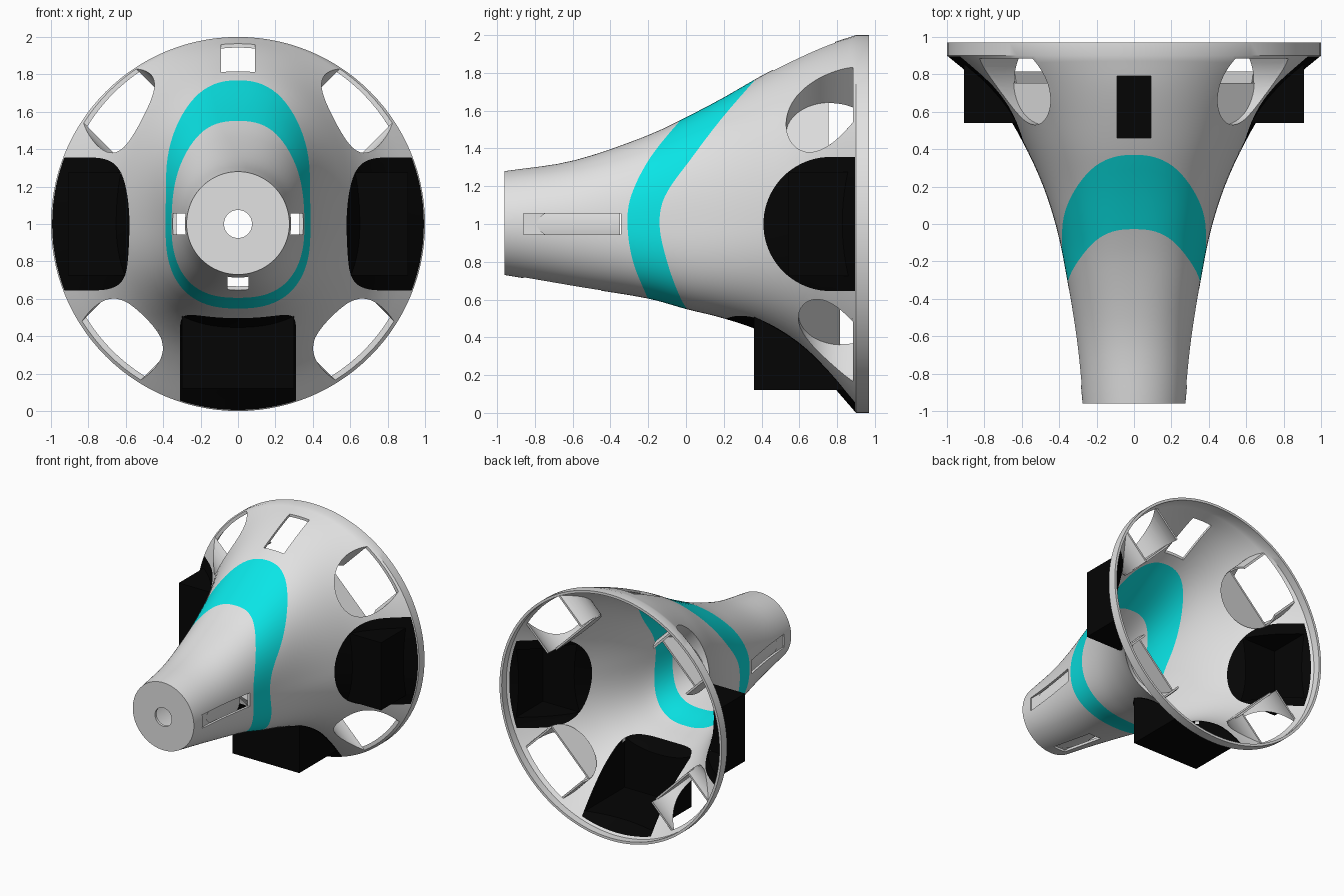
import bpy, bmesh, math
from mathutils import Vector

if "Cube" in bpy.data.objects:
    bpy.data.objects.remove(bpy.data.objects["Cube"])

def material(name, rgb):
    m = bpy.data.materials.new(name)
    m.diffuse_color = (*rgb, 1)
    m.use_nodes = True
    m.node_tree.nodes["Principled BSDF"].inputs["Base Color"].default_value = m.diffuse_color
    return m

GREY = material("light_grey", (0.76, 0.76, 0.76))
CYAN = material("cyan", (0.003, 0.80, 0.81))
BLACK = material("black", (0.0015, 0.0015, 0.0015))
N = 112  # sides around the bell

# Bell profile: y stations, then reach above, below and sideways of the axis z = 1,
# and the squareness of the cross-section (2 = ellipse)
YS = [-.96, -.6, -.2, 0, .2, .4, .6, .75, .9]
TOP = [.28, .335, .47, .565, .67, .785, .885, .95, 1.0]
BOT = [.27, .33, .395, .45, .50, .57, .69, .83, 1.0]
WID = [.275, .31, .375, .42, .485, .575, .69, .82, 1.0]
SQUARE = [2, 2.2, 2.5, 2.55, 2.45, 2.3, 2.15, 2.05, 2]
# Front and back edges of the cyan band, y against z
BAND_Z = [.5, .6, .8, 1.0, 1.15, 1.35, 1.56, 1.78, 2.0]
BAND_FRONT = [-.16, -.2, -.28, -.31, -.29, -.19, -.02, .18, .38]
BAND_BACK = [.04, -.025, -.1, -.14, -.11, .03, .19, .38, .57]

def curve(xs, vs, x):
    """Smooth interpolation through the points."""
    x = min(max(x, xs[0]), xs[-1])
    i = max(k for k in range(len(xs) - 1) if xs[k] <= x)
    def slope(k):
        a, b = max(k - 1, 0), min(k + 1, len(xs) - 1)
        return (vs[b] - vs[a]) / (xs[b] - xs[a])
    h = xs[i + 1] - xs[i]
    t = (x - xs[i]) / h
    return ((2*t**3 - 3*t*t + 1) * vs[i] + (t**3 - 2*t*t + t) * h * slope(i)
            + (3*t*t - 2*t**3) * vs[i + 1] + (t**3 - t*t) * h * slope(i + 1))

def bell_point(y, a):
    up = curve(YS, TOP if math.sin(a) > 0 else BOT, y)
    w = curve(YS, WID, y)
    n = curve(YS, SQUARE, y)
    c, s = math.cos(a), math.sin(a)
    k = (abs(c) ** n + abs(s) ** n) ** (-1 / n)
    return Vector((w * k * c, y, 1 + up * k * s))

def band_y(edge, a):
    """Where the band edge meets the bell at this angle."""
    lo, hi = -.9, .85
    for _ in range(24):
        mid = (lo + hi) / 2
        if mid < curve(BAND_Z, edge, bell_point(mid, a).z):
            lo = mid
        else:
            hi = mid
    return lo

def finish(bm, name, mats):
    me = bpy.data.meshes.new(name)
    bm.to_mesh(me)
    bm.free()
    ob = bpy.data.objects.new(name, me)
    bpy.context.collection.objects.link(ob)
    for m in mats:
        me.materials.append(m)
    return ob

def smooth(ob, angle=32):
    ob.data.polygons.foreach_set("use_smooth", [True] * len(ob.data.polygons))
    ob.data.set_sharp_from_angle(angle=math.radians(angle))

def one_colour(ob, mat):
    for f in ob.data.polygons:
        f.material_index = 0
    ob.data.materials.clear()
    ob.data.materials.append(mat)
    smooth(ob)

def bake(ob):
    bpy.context.view_layer.update()
    dg = bpy.context.evaluated_depsgraph_get()
    me = bpy.data.meshes.new_from_object(ob.evaluated_get(dg))
    ob.modifiers.clear()
    ob.data = me

def boolean(ob, cutter, op="DIFFERENCE", drop=True):
    mod = ob.modifiers.new("cut", "BOOLEAN")
    mod.operation, mod.object, mod.solver = op, cutter, "EXACT"
    bake(ob)
    if drop:
        bpy.data.objects.remove(cutter)

def bell(name, solid):
    """Bell surface whose rows follow the band edges."""
    bm = bmesh.new()
    columns = []
    for j in range(N):
        a = 2 * math.pi * j / N
        f, b = band_y(BAND_FRONT, a), band_y(BAND_BACK, a)
        ys = [-.96 + (f + .96) * i / 10 for i in range(10)]
        ys += [f + (b - f) * i / 5 for i in range(5)]
        ys += [b + (.9 - b) * i / 18 for i in range(19)]
        pts = [bell_point(y, a) for y in ys] + [bell_point(.9, a) + Vector((0, .07, 0))]
        if not solid:  # front face with a round hole
            pts.insert(0, Vector((.075 * math.cos(a), -.96, 1 + .075 * math.sin(a))))
        columns.append([bm.verts.new(p) for p in pts])
    first = 10 if solid else 11
    for j in range(N):
        c, d = columns[j], columns[(j + 1) % N]
        for i in range(len(c) - 1):
            face = bm.faces.new((c[i], c[i + 1], d[i + 1], d[i]))
            face.material_index = 1 if first <= i < first + 5 else 0
    if solid:
        bm.faces.new([c[0] for c in columns])
        bm.faces.new([c[-1] for c in columns])
        bmesh.ops.recalc_face_normals(bm, faces=bm.faces)
    return finish(bm, name, [GREY, CYAN])

def arch(yc, r, ymax, rounded=False, power=2, n=40):
    """Arch outline as (sideways, y); rounded continues the circle up to ymax."""
    e = math.asin(min(1, (ymax - yc) / r)) if rounded else 0
    pts = []
    for i in range(n + 1):
        a = -e + (math.pi + 2 * e) * i / n
        c, s = math.cos(a), math.sin(a)
        k = r * (abs(c) ** power + abs(s) ** power) ** (-1 / power)
        pts.append((k * c, yc - k * s))
    return pts if rounded else pts + [(-r, ymax), (r, ymax)]

def prism(name, pts, angle, r0, r1, mats=()):
    """Outline pushed outwards from the bell axis at an angle."""
    d = Vector((math.cos(angle), 0, math.sin(angle)))
    t = Vector((-d.z, 0, d.x))
    bm = bmesh.new()
    lo, hi = [[bm.verts.new(Vector((0, y, 1)) + d * r + t * u) for u, y in pts] for r in (r0, r1)]
    bm.faces.new(lo)
    bm.faces.new(hi)
    for i in range(len(pts)):
        k = (i + 1) % len(pts)
        bm.faces.new((lo[i], lo[k], hi[k], hi[i]))
    bmesh.ops.recalc_face_normals(bm, faces=bm.faces)
    return finish(bm, name, mats)

def rect(w, y0, y1):
    return [(-w, y0), (w, y0), (w, y1), (-w, y1)]

# Hollow bell shell, plus a solid copy as a helper
solid = bell("solid_helper", True)
shell = bell("bell_shell", False)
mod = shell.modifiers.new("wall", "SOLIDIFY")
mod.thickness, mod.offset = .02, -1
bake(shell)

# Black windows with protruding hollow box housings: left, right and bottom
SIDE = (arch(.765, .355, .895), rect(.275, .54, .893), .91)
LOWER = (arch(.52, .31, .895, power=2.8), rect(.30, .36, .893), .88)
for name, angle, (pane, box, out) in (("right", 0, SIDE), ("left", math.pi, SIDE),
                                      ("bottom", -math.pi / 2, LOWER)):
    patch = shell.copy()
    patch.data = shell.data.copy()
    patch.name = name + "_window_frame"
    bpy.context.collection.objects.link(patch)
    boolean(patch, prism("cutter", pane, angle, .3, 1.2), "INTERSECT")
    boolean(patch, prism("cutter", box, angle, .3, out))
    one_colour(patch, BLACK)
    boolean(shell, prism("cutter", pane, angle, .3, 1.2))
    house = prism(name + "_window_housing", box, angle, .3, out)
    boolean(house, solid, drop=False)
    d = Vector((math.cos(angle), 0, math.sin(angle)))
    bm = bmesh.new()
    bm.from_mesh(house.data)
    bm.normal_update()
    bmesh.ops.delete(bm, geom=[f for f in bm.faces if f.normal.dot(d) < -.1], context="FACES")
    bm.to_mesh(house.data)
    bm.free()
    one_colour(house, BLACK)

# Four diagonal round openings, each with an inner sleeve and a half floor
for name, deg, yc, r in (("upper_right", 45, .765, .235), ("upper_left", 135, .765, .235),
                         ("lower_left", 225, .825, .23), ("lower_right", 315, .825, .23)):
    a = math.radians(deg)
    hole = arch(yc, r, .885, True)
    boolean(shell, prism("cutter", hole, a, .3, 1.2))
    ring = arch(yc, r + .014, .885, True) + hole[::-1]
    sleeve = prism(name + "_sleeve", ring, a, .67, 1.2)
    floor = prism(name + "_sleeve_floor", arch(yc, r + .01, yc - .01, True), a, .66, .675)
    for part in (sleeve, floor):
        boolean(part, solid, "INTERSECT", drop=False)
        one_colour(part, GREY)

# Top slot and the three narrow slots on the neck
boolean(shell, prism("cutter", rect(.09, .46, .79), math.pi / 2, .5, 1.2))
for angle, end in ((0, -.345), (math.pi, -.345), (-math.pi / 2, -.45)):
    boolean(shell, prism("cutter", rect(.055, -.86, end), angle, .27, .5))
smooth(shell)
bpy.data.objects.remove(solid)

# Inner tube that forms the floor of the neck slots
bm = bmesh.new()
rings = [[bm.verts.new((.265 * math.cos(2 * math.pi * j / 64), y, 1 + .265 * math.sin(2 * math.pi * j / 64)))
          for j in range(64)] for y in (-.945, -.35)]
for j in range(64):
    k = (j + 1) % 64
    bm.faces.new((rings[0][j], rings[1][j], rings[1][k], rings[0][k]))
smooth(finish(bm, "neck_inner_tube", [GREY]))
